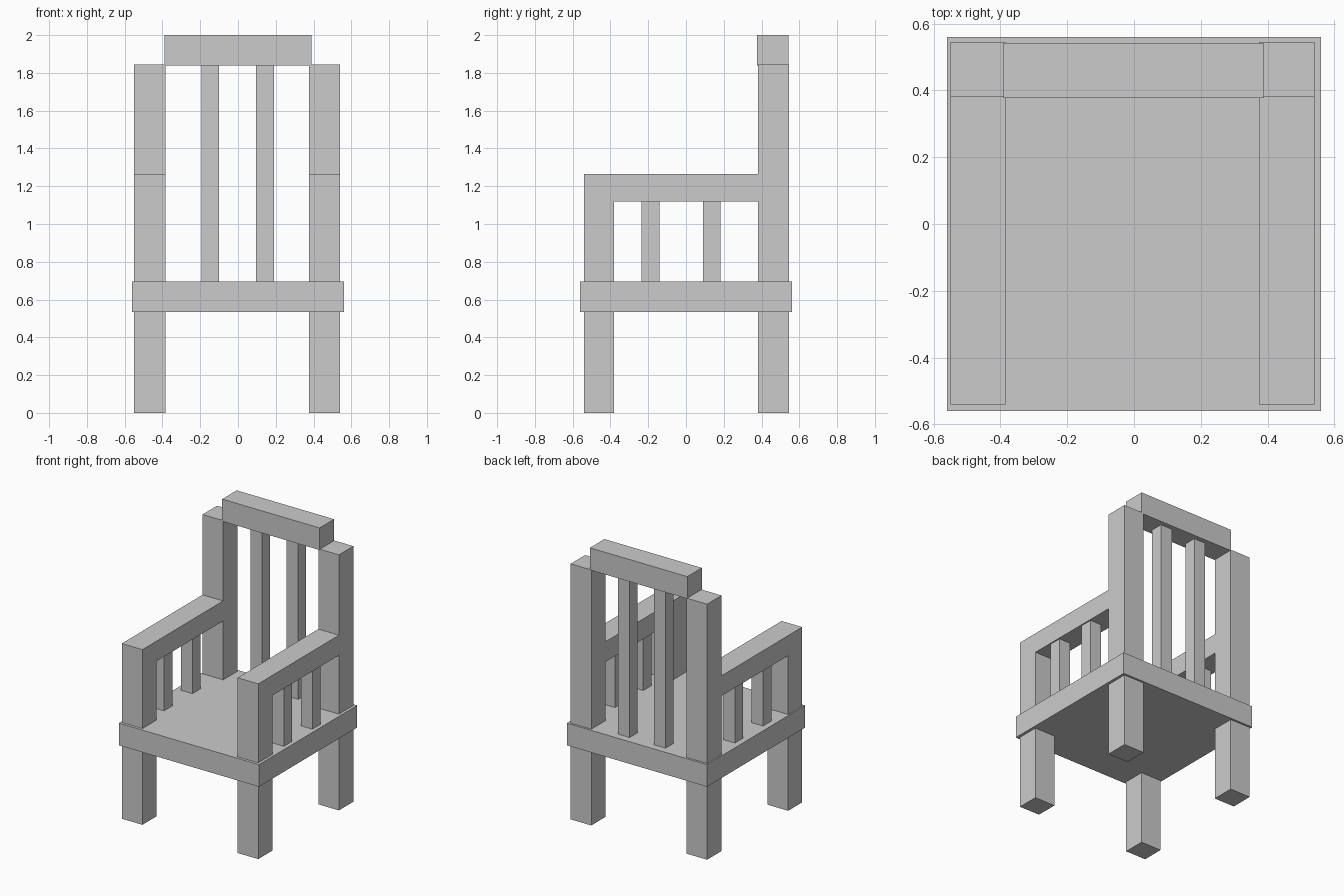
import bpy
import bmesh

if "Cube" in bpy.data.objects:
    bpy.data.objects.remove(bpy.data.objects["Cube"])

grey = bpy.data.materials.new("plain grey")
grey.diffuse_color = (0.6, 0.6, 0.6, 1)
grey.use_nodes = True
grey.node_tree.nodes["Principled BSDF"].inputs["Base Color"].default_value = grey.diffuse_color


def finish(name, bm):
    bmesh.ops.recalc_face_normals(bm, faces=bm.faces)
    mesh = bpy.data.meshes.new(name)
    bm.to_mesh(mesh)
    bm.free()
    mesh.materials.append(grey)
    bpy.context.collection.objects.link(bpy.data.objects.new(name, mesh))


def extrude_yz(name, x0, x1, profile):
    """Extrude a side profile of (y, z) points from x0 to x1."""
    bm = bmesh.new()
    face = bm.faces.new([bm.verts.new((x0, y, z)) for y, z in profile])
    new = bmesh.ops.extrude_face_region(bm, geom=[face])["geom"]
    verts = [v for v in new if isinstance(v, bmesh.types.BMVert)]
    bmesh.ops.translate(bm, verts=verts, vec=(x1 - x0, 0, 0))
    finish(name, bm)


def box(name, x0, x1, y0, y1, z0, z1):
    extrude_yz(name, x0, x1, [(y0, z0), (y1, z0), (y1, z1), (y0, z1)])


SEAT_BOTTOM, SEAT_TOP = 0.535, 0.695
ARM_BOTTOM, ARM_TOP = 1.12, 1.265
POST_TOP, TOP = 1.845, 2.0

# Seat slab
box("seat", -0.56, 0.56, -0.56, 0.56, SEAT_BOTTOM, SEAT_TOP)

# Side frames: front post, armrest and back post in one piece
upper_frame = [(-0.54, SEAT_TOP), (-0.38, SEAT_TOP), (-0.38, ARM_BOTTOM),
               (0.38, ARM_BOTTOM), (0.38, SEAT_TOP), (0.545, SEAT_TOP),
               (0.545, POST_TOP), (0.38, POST_TOP), (0.38, ARM_TOP),
               (-0.54, ARM_TOP)]

sides = (("left", -0.55, -0.385, -0.518, -0.427),
         ("right", 0.375, 0.54, 0.44, 0.531))
for side, x0, x1, slat0, slat1 in sides:
    extrude_yz(side + "_arm_and_post", x0, x1, upper_frame)
    box(side + "_front_leg", x0, x1, -0.54, -0.38, 0, SEAT_BOTTOM)
    box(side + "_back_leg", x0, x1, 0.38, 0.545, 0, SEAT_BOTTOM)
    # Slats under the armrest
    for place, y0, y1 in (("front", -0.235, -0.14), ("rear", 0.09, 0.182)):
        box(f"{side}_{place}_arm_slat", slat0, slat1, y0, y1, SEAT_TOP, ARM_BOTTOM)

# Back slats and top rail
for side, x0, x1 in (("left", -0.192, -0.1), ("right", 0.096, 0.19)):
    box(side + "_back_slat", x0, x1, 0.415, 0.507, SEAT_TOP, POST_TOP)
box("top_rail", -0.39, 0.388, 0.377, 0.542, 1.84, TOP)
